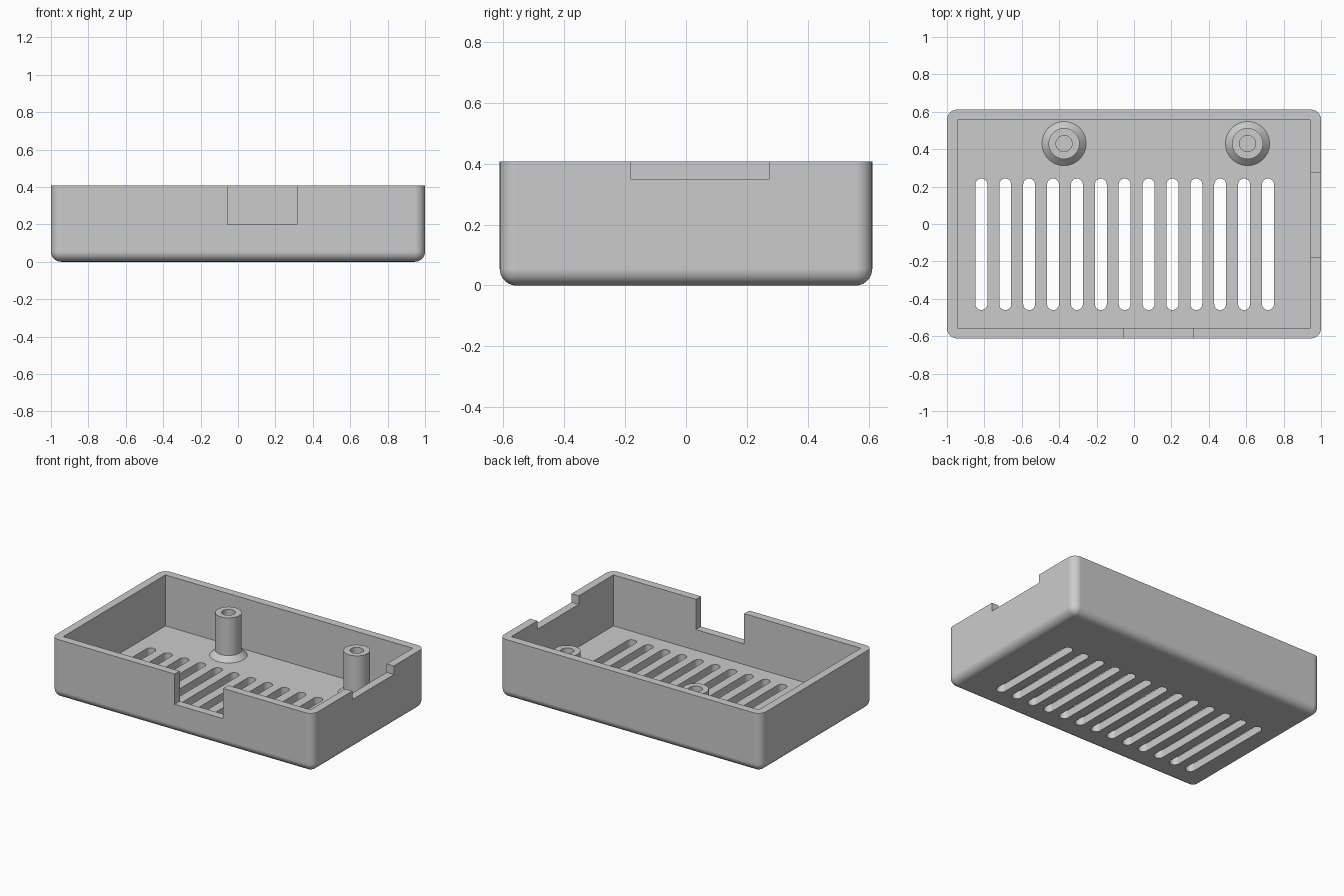
import bpy, bmesh, math
from mathutils import Matrix, Vector

if "Cube" in bpy.data.objects:
    bpy.data.objects.remove(bpy.data.objects["Cube"])

X, Y, H = 1.0, 0.612, 0.407      # half width, half depth, height
T = 0.055                        # wall, floor and corner radius

grey = bpy.data.materials.new("light grey")
grey.diffuse_color = (0.6, 0.6, 0.6, 1)
grey.use_nodes = True
grey.node_tree.nodes["Principled BSDF"].inputs["Base Color"].default_value = grey.diffuse_color


def make(name, bm):
    bmesh.ops.recalc_face_normals(bm, faces=bm.faces)
    me = bpy.data.meshes.new(name)
    bm.to_mesh(me)
    bm.free()
    me.materials.append(grey)
    ob = bpy.data.objects.new(name, me)
    bpy.context.collection.objects.link(ob)
    return ob


def add_box(bm, lo, hi):
    lo, hi = Vector(lo), Vector(hi)
    m = Matrix.Translation((lo + hi) / 2) @ Matrix.Diagonal((*(hi - lo), 1))
    bmesh.ops.create_cube(bm, size=1, matrix=m)


def box(name, lo, hi):
    bm = bmesh.new()
    add_box(bm, lo, hi)
    return make(name, bm)


def activate(ob):
    bpy.ops.object.select_all(action='DESELECT')
    ob.select_set(True)
    bpy.context.view_layer.objects.active = ob


def cut(ob, cutter):
    mod = ob.modifiers.new("cut", 'BOOLEAN')
    mod.operation, mod.solver, mod.object = 'DIFFERENCE', 'EXACT', cutter
    activate(ob)
    bpy.ops.object.modifier_apply(modifier=mod.name)
    bpy.data.objects.remove(cutter)


def smooth(ob):
    activate(ob)
    bpy.ops.object.shade_smooth_by_angle(angle=math.radians(30))
    mod = ob.modifiers.new("normals", 'WEIGHTED_NORMAL')
    mod.keep_sharp = True


# Tray body: block with rounded upright and bottom edges
bm = bmesh.new()
add_box(bm, (-X, -Y, 0), (X, Y, H))
edges = [e for e in bm.edges if min(v.co.z for v in e.verts) < 0.01]
bmesh.ops.bevel(bm, geom=edges, offset=T, segments=10, profile=0.5,
                affect='EDGES')
tray = make("tray", bm)

# Hollow interior, front notch and right notch
cut(tray, box("cavity", (-X + T, -Y + T, T), (X - T, Y - T, 1)))
cut(tray, box("front_notch", (-0.055, -0.8, 0.198), (0.315, -0.5, 1)))
cut(tray, box("right_notch", (0.9, -0.18, 0.348), (1.2, 0.273, 1)))

# Row of round-ended vent slots through the floor
SLOTS, PITCH, R, Y0, Y1, N = 13, 0.1277, 0.032, -0.46, 0.243, 12
bm = bmesh.new()
for i in range(SLOTS):
    cx = -0.816 + i * PITCH
    outline = []
    for cy, start in ((Y1 - R, 0), (Y0 + R, math.pi)):
        for k in range(N + 1):
            a = start + math.pi * k / N
            outline.append(bm.verts.new((cx + R * math.cos(a),
                                         cy + R * math.sin(a), -0.1)))
    face = bm.faces.new(outline)
    top = bmesh.ops.extrude_face_region(bm, geom=[face])["geom"]
    bmesh.ops.translate(bm, vec=(0, 0, 0.25),
                        verts=[v for v in top if isinstance(v, bmesh.types.BMVert)])
cut(tray, make("slots", bm))
smooth(tray)

# Screw posts: lathed tube with a conical foot
profile = [(0.043, T), (0.043, 0.35), (0.083, 0.35), (0.083, T + 0.035),
           (0.118, T)]
for name, px in (("left_post", -0.374), ("right_post", 0.607)):
    bm = bmesh.new()
    pts = [bm.verts.new((r, 0, z)) for r, z in profile]
    ring = [bm.edges.new(pair) for pair in zip(pts, pts[1:])]
    bmesh.ops.spin(bm, geom=pts + ring, cent=(0, 0, 0), axis=(0, 0, 1),
                   angle=math.tau, steps=48, use_merge=True)
    bmesh.ops.remove_doubles(bm, verts=bm.verts, dist=1e-5)
    # orient the open tube outwards
    post = make(name, bm)
    foot = max(post.data.polygons, key=lambda p: p.center.xy.length)
    if foot.normal.z < 0:
        post.data.flip_normals()
    post.location = (px, 0.43, 0)
    smooth(post)
